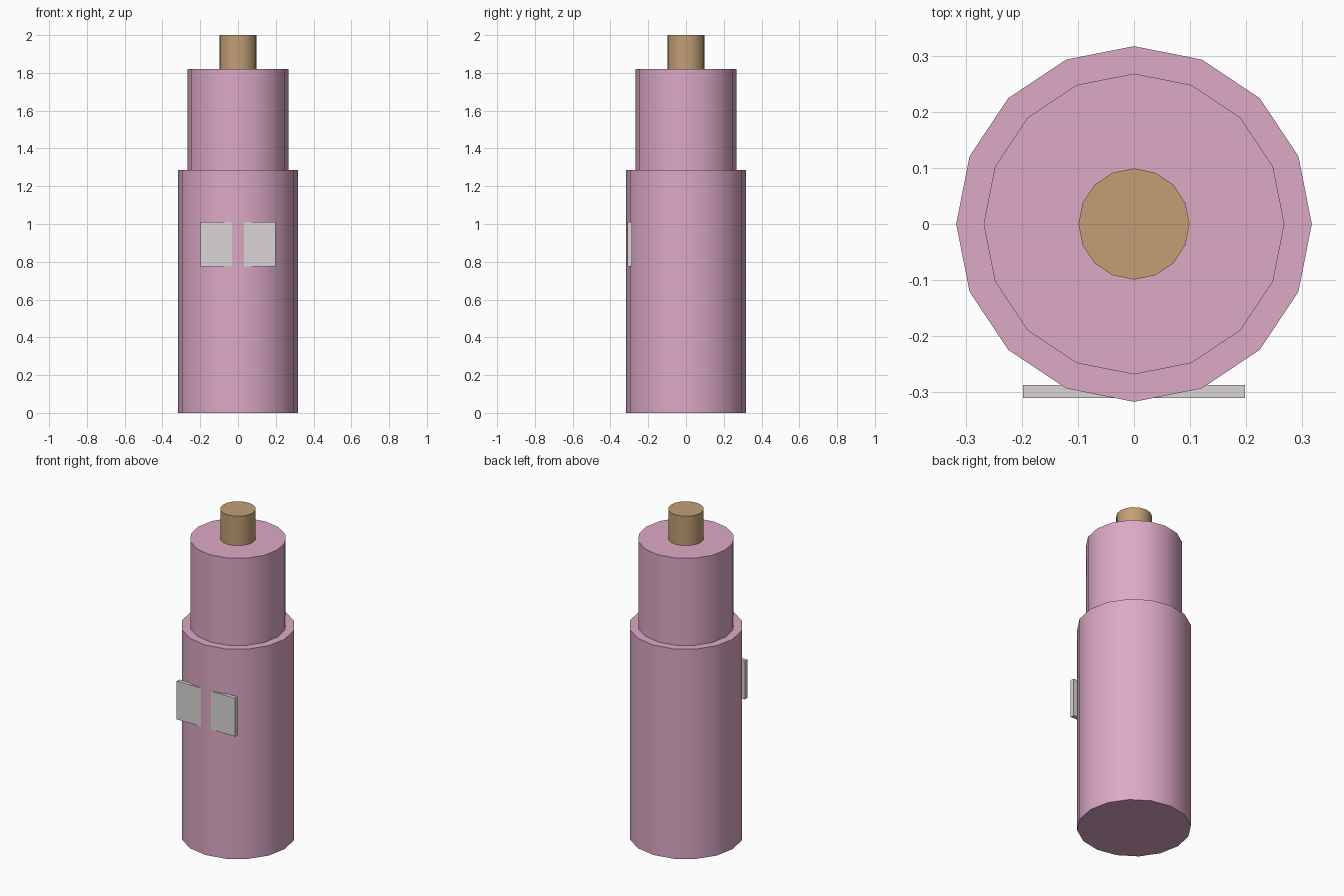
import bpy
import math

cube = bpy.data.objects.get("Cube")
if cube:
    bpy.data.objects.remove(cube, do_unlink=True)


def material(name, color):
    mat = bpy.data.materials.new(name)
    mat.use_nodes = True
    mat.diffuse_color = (*color, 1)
    mat.node_tree.nodes["Principled BSDF"].inputs["Base Color"].default_value = (*color, 1)
    return mat


pink = material("pink", (0.72, 0.40, 0.56))
tan = material("tan", (0.54, 0.35, 0.18))
pale_grey = material("pale grey", (0.71, 0.67, 0.68))


def cylinder(name, radius, bottom, top, mat):
    """Sixteen-sided upright cylinder with smooth sides and sharp rims."""
    bpy.ops.mesh.primitive_cylinder_add(
        vertices=16, radius=radius, depth=top - bottom,
        location=(0, 0, (bottom + top) / 2))
    obj = bpy.context.object
    obj.name = name
    obj.data.materials.append(mat)
    bpy.ops.object.shade_smooth_by_angle(angle=math.radians(40))
    return obj


# Stepped body and spout
cylinder("lower_body", 0.317, 0, 1.286, pink)
cylinder("upper_body", 0.268, 1.286, 1.82, pink)
cylinder("top_stem", 0.099, 1.82, 2.0, tan)

# Flat plate sunk into the front, so the body edge splits it in two
bpy.ops.mesh.primitive_cube_add(size=1, location=(0, -0.2985, 0.893))
plate = bpy.context.object
plate.name = "front_plate"
plate.scale = (0.396, 0.024, 0.235)
bpy.ops.object.transform_apply(location=False, rotation=False, scale=True)
plate.data.materials.append(pale_grey)
